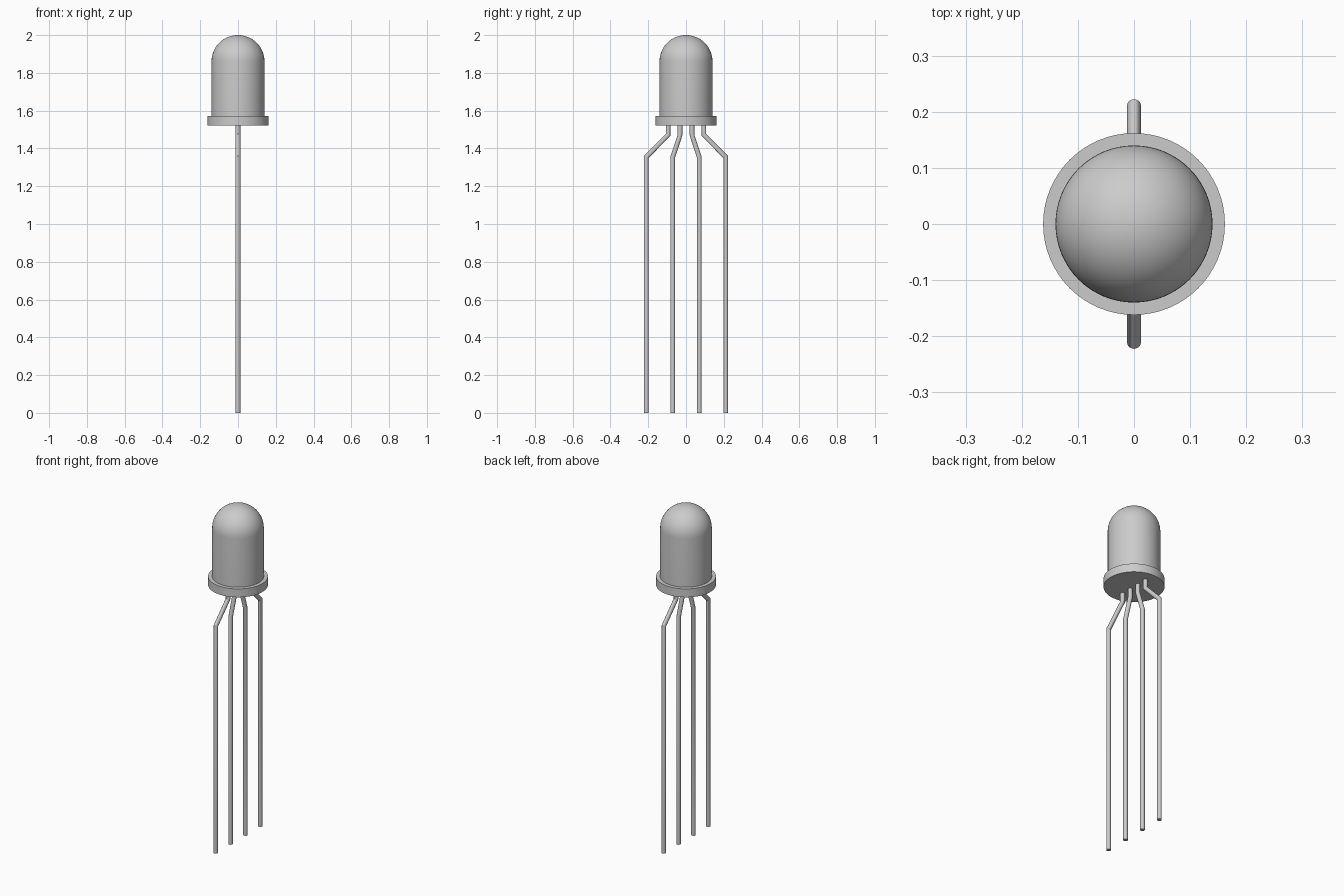
import bpy, bmesh, math

if "Cube" in bpy.data.objects:
    bpy.data.objects.remove(bpy.data.objects["Cube"])

SEG = 64


def finish(name, bm):
    bmesh.ops.recalc_face_normals(bm, faces=bm.faces)
    mesh = bpy.data.meshes.new(name)
    bm.to_mesh(mesh)
    bm.free()
    obj = bpy.data.objects.new(name, mesh)
    bpy.context.collection.objects.link(obj)
    bpy.ops.object.select_all(action='DESELECT')
    obj.select_set(True)
    bpy.context.view_layer.objects.active = obj
    bpy.ops.object.shade_smooth_by_angle(angle=math.radians(35))
    return obj


def lathe(name, profile):
    """Spin an (r, z) profile around the z axis."""
    bm = bmesh.new()
    verts = [bm.verts.new((r, 0, z)) for r, z in profile]
    edges = [bm.edges.new(pair) for pair in zip(verts, verts[1:])]
    bmesh.ops.spin(bm, geom=verts + edges, cent=(0, 0, 0), axis=(0, 0, 1),
                   angle=2 * math.pi, steps=SEG)
    bmesh.ops.remove_doubles(bm, verts=bm.verts, dist=1e-5)
    return finish(name, bm)


def lead(name, y_top, y_low, radius=0.0125, sides=20):
    """Round wire with two mitred bends, swept from the base to the floor."""
    z_top, z_bend1, z_bend2 = 1.525, 1.472, 1.355
    slope = math.tan(math.atan2(y_low - y_top, z_bend1 - z_bend2) / 2)
    stations = [(y_top, z_top, 0), (y_top, z_bend1, slope),
                (y_low, z_bend2, slope), (y_low, 0, 0)]
    bm = bmesh.new()
    rings = []
    for y, z, mitre in stations:
        ring = []
        for i in range(sides):
            a = 2 * math.pi * i / sides
            dy = radius * math.sin(a)
            ring.append(bm.verts.new((radius * math.cos(a), y + dy, z + dy * mitre)))
        rings.append(ring)
    for a, b in zip(rings, rings[1:]):
        for i in range(sides):
            j = (i + 1) % sides
            bm.faces.new((a[i], a[j], b[j], b[i]))
    bm.faces.new(rings[0])
    bm.faces.new(rings[-1])
    return finish(name, bm)


# Lens: cylindrical wall, domed top and wider rim at the base
R, DOME_Z = 0.14, 1.862
dome = [(R * math.cos(t), DOME_Z + 0.138 * math.sin(t))
        for t in (math.pi / 2 * i / 16 for i in range(16))]
lathe("lens_body", [(0, 1.522), (0.162, 1.522), (0.162, 1.572), (R, 1.572)]
      + dome + [(0, 2.0)])

# Four wire leads, fanned out below the rim
for i, k in enumerate((-1.5, -0.5, 0.5, 1.5)):
    lead(f"wire_lead_{i + 1}", k * 0.063, k * 0.14)
